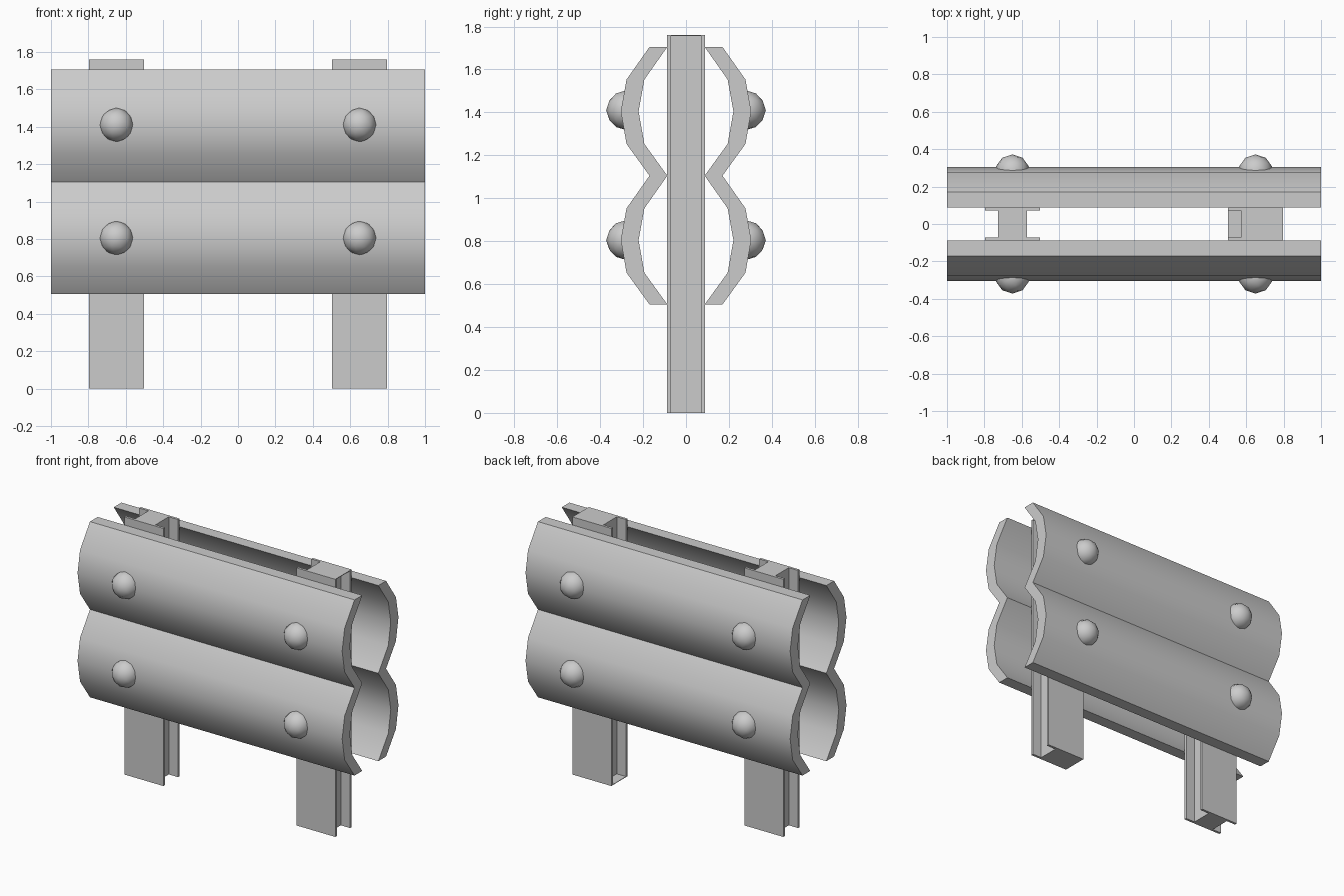
import bpy, bmesh
from mathutils import Matrix, Vector

cube = bpy.data.objects.get("Cube")
if cube:
    bpy.data.objects.remove(cube)

# One galvanised metal colour
steel = bpy.data.materials.new("galvanised_grey")
steel.use_nodes = True
GREY = (0.6, 0.6, 0.6, 1)
steel.diffuse_color = GREY
steel.node_tree.nodes["Principled BSDF"].inputs["Base Color"].default_value = GREY


def finish(bm, name, angle=None):
    bmesh.ops.recalc_face_normals(bm, faces=bm.faces)
    mesh = bpy.data.meshes.new(name)
    bm.to_mesh(mesh)
    bm.free()
    mesh.materials.append(steel)
    obj = bpy.data.objects.new(name, mesh)
    bpy.context.collection.objects.link(obj)
    if angle:
        bpy.ops.object.select_all(action='DESELECT')
        obj.select_set(True)
        bpy.context.view_layer.objects.active = obj
        bpy.ops.object.shade_smooth_by_angle(angle=angle)
    return obj


def extrude(name, points, direction, angle=None):
    bm = bmesh.new()
    face = bm.faces.new([bm.verts.new(p) for p in points])
    ext = bmesh.ops.extrude_face_region(bm, geom=[face])
    verts = [v for v in ext["geom"] if isinstance(v, bmesh.types.BMVert)]
    bmesh.ops.translate(bm, verts=verts, vec=Vector(direction))
    return finish(bm, name, angle)


# Corrugated rails: two bulging waves, front and back
wave = [(0.17, 1.705), (0.277, 1.553), (0.304, 1.405), (0.277, 1.253)]
outer = wave + [(y, z - 0.6) for y, z in wave] + [(0.17, 0.505)]
SHEET = 0.083
section = outer + [(y - SHEET, z) for y, z in reversed(outer)]
for side, label in ((-1, "front"), (1, "back")):
    extrude(label + "_rail", [(-1, side * y, z) for y, z in section], (2, 0, 0), 0.6)

# I-beam posts
HALF, WEB, DEPTH, INNER, HEIGHT = 0.147, 0.077, 0.088, 0.071, 1.76
quarter = [(HALF, DEPTH), (HALF, INNER), (WEB, INNER)]
right_half = quarter + [(x, -y) for x, y in reversed(quarter)]
beam = right_half + [(-x, -y) for x, y in right_half]
for side, label in ((-1, "right"), (1, "left")):
    extrude(label + "_post", [(side * 0.65 + x, y, 0) for x, y in beam], (0, 0, HEIGHT))

# Thin end plates closing one channel at each end of the left post
for label, side, z in (("top", 1, HEIGHT - 0.004), ("bottom", -1, 0)):
    plate = [(0.65 + side * x, y, z) for x, y in
             ((WEB, -INNER), (HALF, -INNER), (HALF, INNER), (WEB, INNER))]
    extrude(label + "_end_plate", plate, (0, 0, 0.004))

# Domed bolt heads, trimmed inside the sheet
for side, label in ((-1, "front"), (1, "back")):
    for x in (-0.65, 0.65):
        for z in (0.805, 1.41):
            bm = bmesh.new()
            centre = Vector((x, side * 0.28, z))
            bmesh.ops.create_icosphere(bm, subdivisions=2, radius=0.092,
                                       matrix=Matrix.Translation(centre))
            bmesh.ops.bisect_plane(bm, geom=bm.verts[:] + bm.edges[:] + bm.faces[:],
                                   plane_co=(0, side * 0.255, 0),
                                   plane_no=(0, -side, 0), clear_outer=True)
            bmesh.ops.holes_fill(bm, edges=[e for e in bm.edges if e.is_boundary])
            finish(bm, label + "_bolt", 0.8)
